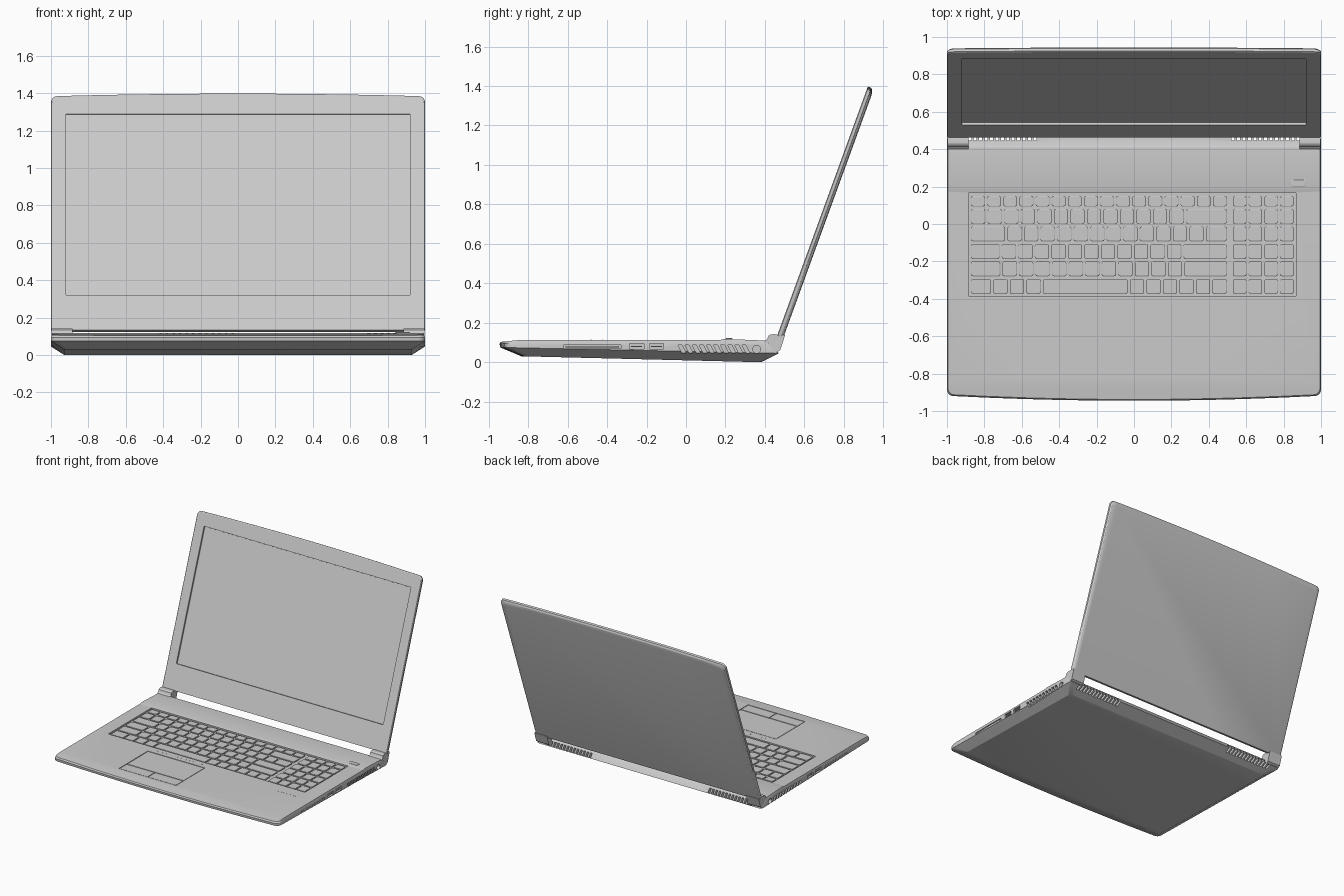
import bpy, bmesh, math
from mathutils import Matrix

if "Cube" in bpy.data.objects:
    bpy.data.objects.remove(bpy.data.objects["Cube"])


def loft(bm, rings):
    """Closed skin through rings of equal point count."""
    vs = [[bm.verts.new(p) for p in r] for r in rings]
    n = len(vs[0])
    for a, b in zip(vs, vs[1:]):
        for i in range(n):
            bm.faces.new((a[i], a[(i + 1) % n], b[(i + 1) % n], b[i]))
    bm.faces.new(vs[0][::-1])
    bm.faces.new(vs[-1])


def box(bm, x0, x1, y0, y1, z0, z1):
    loft(bm, [[(x0, y0, z), (x1, y0, z), (x1, y1, z), (x0, y1, z)] for z in (z0, z1)])


def prism(bm, yz, x0, x1):
    loft(bm, [[(x, y, z) for y, z in yz] for x in (x0, x1)])


def outline(hx, lo, hi, r_lo, r_hi, bow_lo=0.0, bow_hi=0.0, seg=5):
    """Rounded rectangle whose low and high edges may bow outwards."""
    right = []
    for cy, r, a0 in ((lo + r_lo, r_lo, -90), (hi - r_hi, r_hi, 0)):
        for i in range(seg + 1):
            a = math.radians(a0 + 90 * i / seg)
            right.append((hx - r + r * math.cos(a), cy + r * math.sin(a)))
    top = [((hx - r_hi) * (1 - k / 5), hi + bow_hi * (1 - (1 - k / 5) ** 2)) for k in range(1, 10)]
    low = [(-(hx - r_lo) * (1 - k / 5), lo - bow_lo * (1 - (1 - k / 5) ** 2)) for k in range(1, 10)]
    left = [(-x, y) for x, y in reversed(right)]
    return right + top + left + low


def finish(name, bm, smooth=True):
    bmesh.ops.recalc_face_normals(bm, faces=bm.faces)
    me = bpy.data.meshes.new(name)
    bm.to_mesh(me)
    bm.free()
    ob = bpy.data.objects.new(name, me)
    bpy.context.collection.objects.link(ob)
    if smooth:
        shade(ob)
    return ob


def activate(ob):
    bpy.ops.object.select_all(action='DESELECT')
    ob.select_set(True)
    bpy.context.view_layer.objects.active = ob


def shade(ob):
    activate(ob)
    bpy.ops.object.shade_smooth_by_angle(angle=math.radians(25))


def cut(ob, bm):
    cutter = finish("cutter", bm, False)
    cutter.hide_render = True
    m = ob.modifiers.new("cut", 'BOOLEAN')
    m.operation, m.solver, m.object = 'DIFFERENCE', 'EXACT', cutter
    activate(ob)
    bpy.ops.object.modifier_apply(modifier=m.name)
    bpy.data.objects.remove(cutter)
    shade(ob)


# --- base shell: tapered underside, upright sides, sloped rear ---
DECK = 0.113


def deck(y):
    pts = [(-0.95, 0.102), (-0.84, DECK), (0.175, DECK), (0.195, 0.118), (0.42, 0.109)]
    for (a, za), (b, zb) in zip(pts, pts[1:]):
        if y <= b:
            return za + (zb - za) * (y - a) / (b - a)
    return pts[-1][1]


bm = bmesh.new()
loft(bm, [
    [(x, y, 0.03 - 0.03 * (y + 0.83) / 1.21) for x, y in outline(0.93, -0.82, 0.38, 0.03, 0.03, 0.015)],
    [(x, y, 0.075 - 0.03 * (y + 0.94) / 1.41) for x, y in outline(1.0, -0.918, 0.47, 0.035, 0.02, 0.024)],
    [(x, y, 0.094) for x, y in outline(1.0, -0.92, 0.435, 0.035, 0.02, 0.025)],
    [(x, y, 0.2) for x, y in outline(0.994, -0.913, 0.41, 0.035, 0.02, 0.025)]])
for y in (-0.84, 0.175, 0.195):
    bmesh.ops.bisect_plane(bm, geom=bm.verts[:] + bm.edges[:] + bm.faces[:],
                           plane_co=(0, y, 0), plane_no=(0, 1, 0))
for v in bm.verts:
    if v.co.z > 0.19:
        v.co.z = deck(v.co.y)
base = finish("base", bm)

# --- wells, side ports and vents cut from the base ---
bm = bmesh.new()
box(bm, -0.885, 0.865, -0.385, 0.165, DECK - 0.012, 0.2)
box(bm, -0.48, 0.03, -0.83, -0.46, DECK - 0.008, 0.2)
for s in (-1, 1):
    xs = sorted((s * 0.965, s * 1.05))
    box(bm, *xs, -0.62, -0.33, 0.07, 0.086)
    for y in (-0.25, -0.15):
        box(bm, *xs, y - 0.036, y + 0.036, 0.066, 0.094)
    for k in range(10):
        y = -0.02 + k * 0.036
        prism(bm, [(y, 0.046), (y + 0.02, 0.046), (y, 0.086), (y - 0.02, 0.086)], *xs)
    prism(bm, [(0.358 + 0.02 * math.cos(a * math.pi / 8), 0.066 + 0.02 * math.sin(a * math.pi / 8))
               for a in range(16)], *xs)
    for k in range(14):
        x = s * (0.53 + k * 0.029)
        box(bm, x - 0.008, x + 0.008, 0.405, 0.52, 0.025, 0.078)
cut(base, bm)

# --- port inserts ---
bm = bmesh.new()
for s in (-1, 1):
    xs = sorted((s * 0.96, s * 0.996))
    box(bm, *xs, -0.61, -0.34, 0.074, 0.082)
    for y in (-0.25, -0.15):
        box(bm, *xs, y - 0.028, y + 0.028, 0.076, 0.083)
finish("port_inserts", bm, False)

# --- keyboard ---
def key(bm, x0, x1, y0, y1):
    cx = (x0 + x1) / 2
    rings = []
    for inset, z in ((0, DECK - 0.013), (0, DECK - 0.003), (0.003, DECK - 0.001)):
        o = outline((x1 - x0) / 2 - inset, y0 + inset, y1 - inset, 0.01, 0.01, seg=3)
        rings.append([(x + cx, y, z) for x, y in o])
    loft(bm, rings)


rows = [[1.35, 1, 1, 1, 5.25] + [1] * 6,
        [1.9] + [1] * 11 + [2.7],
        [1.85] + [1] * 11 + [2.75],
        [2.2] + [1] * 12 + [1.4],
        [1] * 13 + [2.6],
        [1] * 16]
bm = bmesh.new()
for r, widths in enumerate(rows):
    y0 = -0.373 + r * 0.0935
    y1 = y0 + (0.055 if r == 5 else 0.079)
    for x, end, ws in ((-0.877, 0.502, widths), (0.523, 0.859, [1] * 4)):
        u = (end - x) / sum(ws)
        for w in ws:
            key(bm, x + 0.006, x + w * u - 0.006, y0, y1)
            x += w * u
finish("keys", bm)

# --- touchpad and its two buttons ---
bm = bmesh.new()
for x0, x1, y0, y1 in ((-0.475, 0.025, -0.728, -0.465), (-0.475, -0.228, -0.825, -0.735),
                       (-0.222, 0.025, -0.825, -0.735)):
    box(bm, x0, x1, y0, y1, DECK - 0.01, DECK - 0.001)
finish("touchpad", bm, False)

# --- indicator marks and power button ---
bm = bmesh.new()
for k in range(12):
    box(bm, -0.42 + k * 0.035, -0.408 + k * 0.035, -0.424, -0.42, DECK - 0.003, DECK + 0.001)
for k in range(5):
    box(bm, 0.69 + k * 0.035, 0.71 + k * 0.035, -0.484, -0.479, DECK - 0.003, DECK + 0.001)
finish("indicator_marks", bm, False)
bm = bmesh.new()
loft(bm, [[(x + 0.88, y, z) for x, y in outline(0.04 - i, 0.2 + i, 0.235 - i, 0.012, 0.012)]
          for i, z in ((0, 0.11), (0, 0.12), (0.003, 0.122))])
finish("power_button", bm)

# --- lid: built upright, then leaned back 20 degrees ---
bm = bmesh.new()
loft(bm, [[(x, d, z) for x, z in outline(1.0 - i, 0.0, 1.331 - 1.6 * i, 0.006, 0.035, 0, 0.014)]
          for d, i in ((0, 0.004), (0.004, 0), (0.019, 0.001), (0.028, 0.008), (0.033, 0.022))])
lid = finish("lid", bm)
bm = bmesh.new()
box(bm, -0.92, 0.92, -0.1, 0.014, 0.197, 1.229)
cut(lid, bm)
bm = bmesh.new()
box(bm, -0.916, 0.916, 0.0125, 0.02, 0.201, 1.225)
screen = finish("screen", bm, False)
lean = Matrix.Translation((0, 0.462, 0.135)) @ Matrix.Rotation(math.radians(-20), 4, 'X')
for ob in (lid, screen):
    ob.data.transform(lean)

# --- hinges at both rear corners ---
bm = bmesh.new()
profile = [(0.395, 0.07), (0.395, 0.104), (0.412, 0.118), (0.418, 0.134), (0.43, 0.141),
           (0.45, 0.142), (0.468, 0.137), (0.502, 0.137), (0.478, 0.062), (0.46, 0.05)]
for s in (-1, 1):
    prism(bm, profile, *sorted((s * 0.885, s * 0.998)))
finish("hinges", bm)
